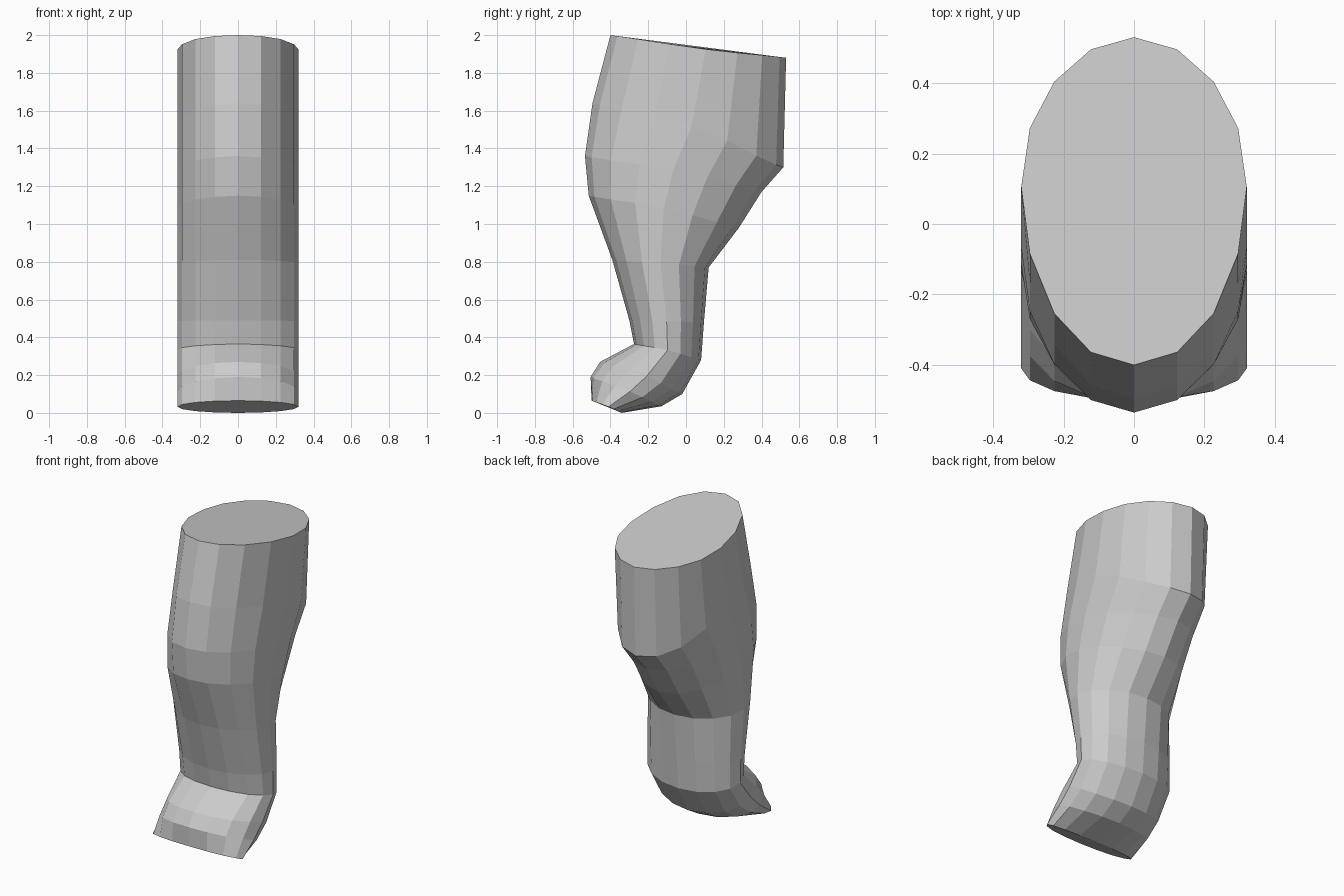
import bpy, bmesh, math

if "Cube" in bpy.data.objects:
    bpy.data.objects.remove(bpy.data.objects["Cube"])

SIDES, HALF_WIDTH = 16, 0.32

# Each ring: front (y, z), back (y, z), offset of the side points (y, z)
RINGS = [
    ((-0.40, 2.00), (0.53, 1.88), (0.04, -0.015)),
    ((-0.495, 1.64), (0.515, 1.30), (0.02, 0.05)),
    ((-0.535, 1.36), (0.40, 1.17), (0.0, 0.02)),
    ((-0.515, 1.15), (0.28, 0.98), (0.0, 0.02)),
    ((-0.39, 0.81), (0.12, 0.77), (0.0, 0.0)),
    ((-0.30, 0.49), (0.095, 0.48), (0.0, 0.0)),
    ((-0.275, 0.365), (0.08, 0.28), (0.0, 0.01)),
    ((-0.455, 0.27), (-0.02, 0.10), (0.03, 0.01)),
    ((-0.505, 0.19), (-0.13, 0.035), (0.02, 0.0)),
    ((-0.50, 0.065), (-0.34, 0.0), (0.01, 0.0)),
]

grey = bpy.data.materials.new("plain grey")
grey.diffuse_color = (0.6, 0.6, 0.6, 1)
grey.use_nodes = True
grey.node_tree.nodes["Principled BSDF"].inputs["Base Color"].default_value = grey.diffuse_color


def add_ring(bm, front, back, bow):
    """Slanted elliptical cross-section running from front to back."""
    verts = []
    for i in range(SIDES):
        a = 2 * math.pi * i / SIDES
        t = (1 - math.cos(a)) / 2
        s = math.sin(a) ** 4
        y = front[0] + (back[0] - front[0]) * t + bow[0] * s
        z = front[1] + (back[1] - front[1]) * t + bow[1] * s
        verts.append(bm.verts.new((HALF_WIDTH * math.sin(a), y, z)))
    return verts


# Leg: skin the stacked cross-sections and cap both ends
bm = bmesh.new()
rings = [add_ring(bm, *r) for r in RINGS]
for upper, lower in zip(rings, rings[1:]):
    for i in range(SIDES):
        j = (i + 1) % SIDES
        bm.faces.new((upper[i], lower[i], lower[j], upper[j]))
bm.faces.new(rings[0])
bm.faces.new(rings[-1][::-1])
bmesh.ops.recalc_face_normals(bm, faces=bm.faces)

mesh = bpy.data.meshes.new("leg")
bm.to_mesh(mesh)
bm.free()
mesh.materials.append(grey)
leg = bpy.data.objects.new("leg", mesh)
bpy.context.collection.objects.link(leg)
